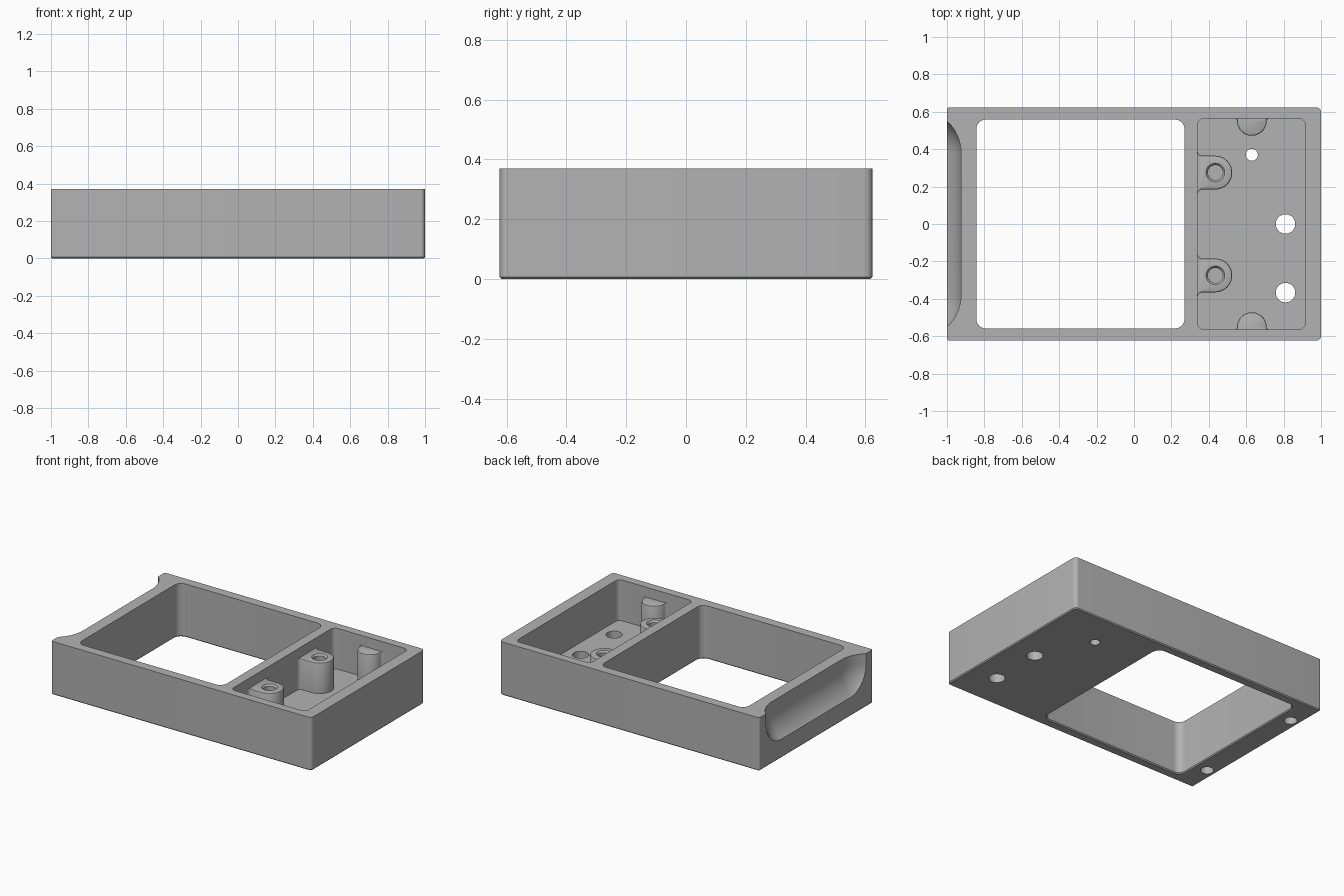
import bpy
import bmesh
from math import sin, cos, pi, radians

old = bpy.data.objects.get("Cube")
if old:
    bpy.data.objects.remove(old, do_unlink=True)

HEIGHT = 0.37
FLOOR = 0.087
BOSS_TOP = 0.30
ABOVE = HEIGHT + 0.1

grey = bpy.data.materials.new("plain grey")
grey.use_nodes = True
grey.diffuse_color = (0.45, 0.45, 0.45, 1)
grey.node_tree.nodes["Principled BSDF"].inputs["Base Color"].default_value = grey.diffuse_color


def arc(cx, cy, r, start, end, steps=8):
    angles = [radians(start + (end - start) * i / steps) for i in range(steps + 1)]
    return [(cx + r * cos(a), cy + r * sin(a)) for a in angles]


def circle(cx, cy, r):
    return arc(cx, cy, r, 0, 360, 40)[:-1]


def rounded_rect(x0, x1, half_y, r_left, r_right):
    return (arc(x1 - r_right, half_y - r_right, r_right, 0, 90)
            + arc(x0 + r_left, half_y - r_left, r_left, 90, 180)
            + arc(x0 + r_left, r_left - half_y, r_left, 180, 270)
            + arc(x1 - r_right, r_right - half_y, r_right, 270, 360))


def finish(name, bm):
    bmesh.ops.recalc_face_normals(bm, faces=bm.faces)
    mesh = bpy.data.meshes.new(name)
    bm.to_mesh(mesh)
    bm.free()
    mesh.materials.append(grey)
    obj = bpy.data.objects.new(name, mesh)
    bpy.context.collection.objects.link(obj)
    return obj


def loft(name, levels):
    """Closed solid through matching outlines given as (z, points)."""
    bm = bmesh.new()
    rings = [[bm.verts.new((x, y, z)) for x, y in pts] for z, pts in levels]
    n = len(rings[0])
    for low, high in zip(rings, rings[1:]):
        for i in range(n):
            j = (i + 1) % n
            bm.faces.new((low[i], low[j], high[j], high[i]))
    bm.faces.new(rings[0])
    bm.faces.new(rings[-1])
    return finish(name, bm)


def combine(target, tool, operation):
    mod = target.modifiers.new(tool.name, "BOOLEAN")
    mod.object = tool
    mod.operation = operation
    mod.solver = "EXACT"
    bpy.context.view_layer.objects.active = target
    bpy.ops.object.modifier_apply(modifier=mod.name)
    bpy.data.objects.remove(tool, do_unlink=True)


def cut(target, tool):
    combine(target, tool, "DIFFERENCE")


def boss_outline(place, r, reach, fillet):
    """Rounded boss growing out of a wall, with fillets where they meet."""
    side = r + fillet
    pts = ([(side, -0.03)] + arc(side, fillet, fillet, 270, 180, 5)
           + arc(0, reach, r, 0, 180, 24)
           + arc(-side, fillet, fillet, 0, -90, 5) + [(-side, -0.03)])
    return [place(u, v) for u, v in pts]


def add_boss(target, place, r, reach, fillet):
    b = 0.008
    full = boss_outline(place, r, reach, fillet)
    mid = boss_outline(place, r - 0.3 * b, reach, fillet + 0.3 * b)
    top = boss_outline(place, r - b, reach, fillet + b)
    levels = [(FLOOR - 0.03, full), (BOSS_TOP - b, full),
              (BOSS_TOP - 0.3 * b, mid), (BOSS_TOP, top)]
    combine(target, loft("boss", levels), "UNION")


# Main block with a small chamfer round the bottom
c = 0.007
outer = rounded_rect(-1, 1, 0.623, 0.01, 0.025)
inset = rounded_rect(c - 1, 1 - c, 0.623 - c, 0.01 - c, 0.025 - c)
body = loft("tray_body", [(0, inset), (c, outer), (HEIGHT, outer)])

# Large window, slightly flared underneath
win = rounded_rect(-0.843, 0.27, 0.558, 0.05, 0.05)
flare = rounded_rect(-0.843 - c, 0.27 + c, 0.558 + c, 0.05 + c, 0.05 + c)
cut(body, loft("window_cut", [(-0.1, flare), (0, flare), (c, win), (ABOVE, win)]))

# Pocket with a floor
pocket = rounded_rect(0.34, 0.915, 0.565, 0.035, 0.035)
cut(body, loft("pocket_cut", [(FLOOR, pocket), (ABOVE, pocket)]))

# Screw bosses on the dividing wall, and half-round bosses on the side walls
for s in (-1, 1):
    add_boss(body, lambda u, v: (0.34 + v, s * 0.275 - u), 0.09, 0.095, 0.025)
    add_boss(body, lambda u, v: (0.63 + u, s * (0.565 - v)), 0.079, 0.014, 0.014)
    wide, narrow = (circle(0.435, s * 0.275, r) for r in (0.05, 0.04))
    cut(body, loft("screw_hole", [(0.1, narrow), (BOSS_TOP - 0.012, narrow),
                                  (BOSS_TOP, wide), (ABOVE, wide)]))
    # Blind holes under the scooped end
    blind = circle(-0.935, s * 0.405, 0.042)
    cut(body, loft("blind_hole", [(-0.1, blind), (0.1, blind)]))

# Through holes in the pocket floor
for x, y, r in ((0.81, 0, 0.052), (0.81, -0.367, 0.052), (0.63, 0.37, 0.032)):
    hole = circle(x, y, r)
    cut(body, loft("floor_hole", [(-0.1, hole), (FLOOR + 0.05, hole)]))

# Scoop in the end wall: a rounded trough carried straight up through the top
bm = bmesh.new()
for y in (-0.38, 0.38):
    for z in (0.30, 0.60):
        made = bmesh.ops.create_uvsphere(bm, u_segments=64, v_segments=32, radius=0.23)
        bmesh.ops.translate(bm, verts=made["verts"], vec=(-1.155, y, z))
hull = bmesh.ops.convex_hull(bm, input=bm.verts[:])
inner = {g for g in hull["geom_interior"] if isinstance(g, bmesh.types.BMVert)}
bmesh.ops.delete(bm, geom=list(inner), context="VERTS")
keep = {g for g in hull["geom"] if isinstance(g, bmesh.types.BMFace) and g.is_valid}
bmesh.ops.delete(bm, geom=[f for f in bm.faces if f not in keep], context="FACES")
bmesh.ops.dissolve_limit(bm, angle_limit=0.001, verts=bm.verts[:], edges=bm.edges[:])
cut(body, finish("scoop_cut", bm))

# Smooth curves, crisp edges
bpy.ops.object.select_all(action="DESELECT")
body.select_set(True)
bpy.context.view_layer.objects.active = body
bpy.ops.object.shade_smooth_by_angle(angle=radians(30))
